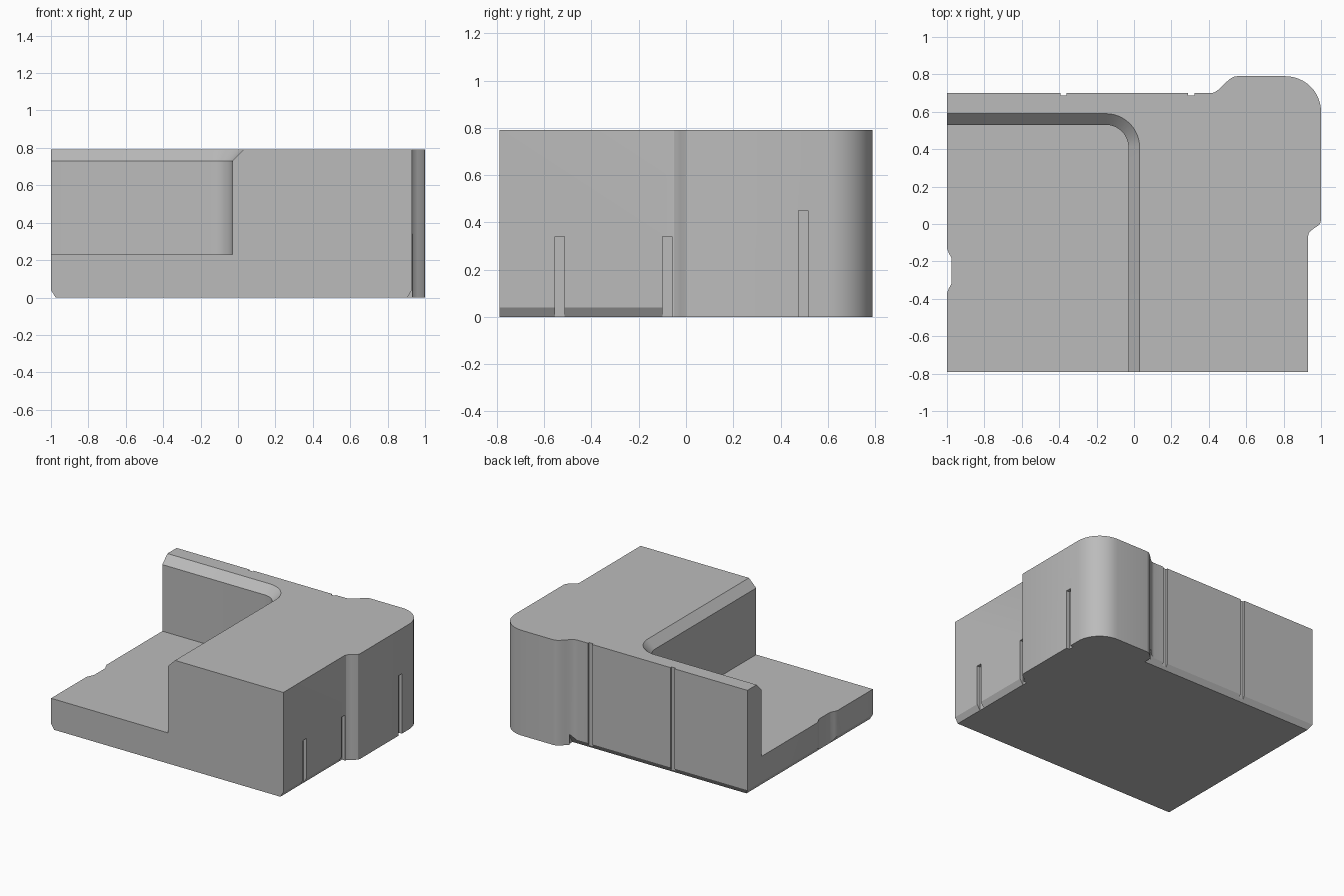
import bpy, bmesh
from math import sin, cos, pi, radians

default = bpy.data.objects.get("Cube")
if default:
    bpy.data.objects.remove(default, do_unlink=True)

grey = bpy.data.materials.new("plain grey")
grey.use_nodes = True
colour = (0.5, 0.5, 0.5, 1)
grey.diffuse_color = colour
grey.node_tree.nodes["Principled BSDF"].inputs["Base Color"].default_value = colour

HEIGHT = 0.79


def loft(name, rings):
    """Closed solid through matching rings of 3D points."""
    bm = bmesh.new()
    loops = [[bm.verts.new(p) for p in ring] for ring in rings]
    n = len(loops[0])
    for a, b in zip(loops, loops[1:]):
        for i in range(n):
            j = (i + 1) % n
            bm.faces.new((a[i], a[j], b[j], b[i]))
    bm.faces.new(loops[0][::-1])
    bm.faces.new(loops[-1])
    bmesh.ops.recalc_face_normals(bm, faces=bm.faces)
    mesh = bpy.data.meshes.new(name)
    bm.to_mesh(mesh)
    bm.free()
    mesh.materials.append(grey)
    obj = bpy.data.objects.new(name, mesh)
    bpy.context.collection.objects.link(obj)
    return obj


def flat(points, z):
    return [(x, y, z) for x, y in points]


def arc(cx, cy, r, start, end, steps=12):
    angles = [radians(start + (end - start) * i / steps) for i in range(steps + 1)]
    return [(cx + r * cos(a), cy + r * sin(a)) for a in angles]


def s_curve(x0, y0, x1, y1, steps=12):
    """Smooth step between two points, easing along y."""
    return [(x0 + (x1 - x0) * i / steps,
             y0 + (y1 - y0) * (1 - cos(pi * i / steps)) / 2) for i in range(steps + 1)]


def box(name, x0, x1, y0, y1, z0, z1):
    base = [(x0, y0), (x1, y0), (x1, y1), (x0, y1)]
    return loft(name, [flat(base, z0), flat(base, z1)])


def cut(cutter):
    cutter.hide_render = True
    mod = block.modifiers.new(cutter.name, "BOOLEAN")
    mod.operation = "DIFFERENCE"
    mod.solver = "EXACT"
    mod.object = cutter
    bpy.context.view_layer.objects.active = block
    bpy.ops.object.modifier_apply(modifier=mod.name)
    bpy.data.objects.remove(cutter, do_unlink=True)


# Main block: plan outline with rounded bump, side step and left notch
outline = [(-1, -HEIGHT), (0.93, -HEIGHT), (0.93, -0.07),
           (0.934, -0.05), (0.945, -0.036), (0.96, -0.025), (0.982, -0.01), (0.995, 0.003)]
outline += [(1, 0.02)] + arc(0.81, 0.6, 0.19, 0, 90)
outline += s_curve(0.55, 0.79, 0.41, 0.7)
outline += [(-1, 0.7), (-1, -0.13), (-0.99, -0.155), (-0.977, -0.18),
            (-0.975, -0.19), (-0.975, -0.31), (-0.977, -0.32), (-0.99, -0.345), (-1, -0.37)]
block = loft("corner_block", [flat(outline, 0), flat(outline, HEIGHT)])


# Rounded-corner recess with flared rim
def recess_ring(r, z):
    return flat([(-1.5, -1.5), (-0.15 + r, -1.5)] + arc(-0.15, 0.41, r, 0, 90)
                + [(-1.5, 0.41 + r)], z)


cut(loft("recess_cutter", [recess_ring(0.12, 0.23), recess_ring(0.12, 0.73),
                           recess_ring(0.22, 0.83)]))

# Bottom edge bevels on the right, left and back
for side, x in ((1, 0.93), (-1, -1)):
    tri = [(x - side * 0.05, -0.04), (x + side * 0.025, -0.04), (x + side * 0.025, 0.08)]
    end = -0.1 if side > 0 else 1
    cut(loft("side_bevel_cutter", [[(a, y, z) for a, z in tri] for y in (-1, end)]))
tri = [(0.65, -0.04), (0.725, -0.04), (0.725, 0.08)]
cut(loft("back_bevel_cutter", [[(x, y, z) for y, z in tri] for x in (-1.2, 0.47)]))

# Short grooves in the right side
for x, y, top in ((0.93, -0.535, 0.34), (0.93, -0.08, 0.34), (1, 0.497, 0.45)):
    cut(box("side_groove_cutter", x - 0.025, x + 0.1, y - 0.02, y + 0.02, -0.1, top))

# Full-height grooves in the back
for x in (-0.377, 0.307):
    cut(box("back_groove_cutter", x - 0.017, x + 0.017, 0.687, 0.75, -0.1, 1))

bpy.ops.object.select_all(action="DESELECT")
block.select_set(True)
bpy.context.view_layer.objects.active = block
bpy.ops.object.shade_smooth_by_angle(angle=radians(25))
